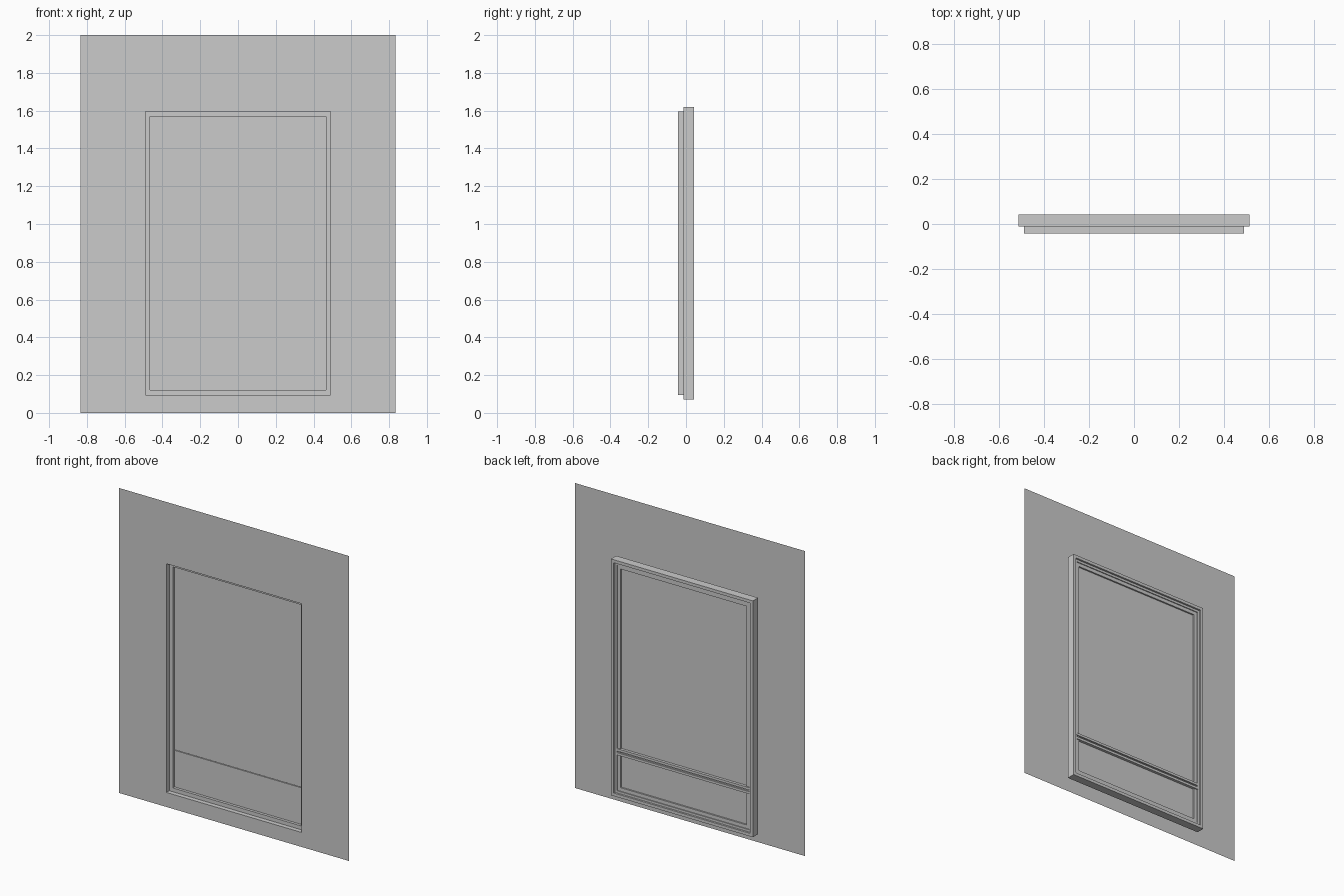
import bpy, bmesh

if "Cube" in bpy.data.objects:
    bpy.data.objects.remove(bpy.data.objects["Cube"])

Z0, Z1, HW = 0.07, 1.62, 0.515      # outer rectangle of the window frame
FRONT, BACK = -0.042, 0.042         # overall depth


def finish(name, bm):
    bmesh.ops.recalc_face_normals(bm, faces=bm.faces)
    me = bpy.data.meshes.new(name)
    bm.to_mesh(me)
    bm.free()
    ob = bpy.data.objects.new(name, me)
    bpy.context.collection.objects.link(ob)
    return ob


def inset(d, y):
    """Rectangle inset by d from the frame's outer edge, at depth y."""
    return (HW - d, Z0 + d, Z1 - d, y)


def mitred_loop(name, rects, closed=True):
    """Bridge a chain of rectangles into a mitred rectangular moulding."""
    bm = bmesh.new()
    rings = [[bm.verts.new(p) for p in
              ((-w, y, a), (w, y, a), (w, y, b), (-w, y, b))]
             for w, a, b, y in rects]
    pairs = list(zip(rings, rings[1:]))
    if closed:
        pairs.append((rings[-1], rings[0]))
    for r, s in pairs:
        for i in range(4):
            j = (i + 1) % 4
            bm.faces.new((r[i], r[j], s[j], s[i]))
    return finish(name, bm)


def box(name, x, y, z):
    bm = bmesh.new()
    bmesh.ops.create_cube(bm, size=1)
    for v in bm.verts:
        v.co = [r[0] + (c + 0.5) * (r[1] - r[0]) for c, r in zip(v.co, (x, y, z))]
    return finish(name, bm)


# Wall sheet with the opening and its shallow reveal
mitred_loop("wall", [(0.835, 0, 2, FRONT), inset(0.025, FRONT),
                     inset(0.025, -0.012)], closed=False)

# Fixed outer frame, stepped on the inside
mitred_loop("window_frame", [inset(0, -0.012), inset(0.05, -0.012), inset(0.05, 0.018),
                             inset(0.035, 0.018), inset(0.035, 0.030),
                             inset(0.020, 0.030), inset(0.020, BACK), inset(0, BACK)])

# Slim sash bead holding the glass from behind
mitred_loop("sash_bead", [inset(0.035, 0.014), inset(0.058, 0.014),
                          inset(0.058, 0.024), inset(0.035, 0.024)])

# Upper and lower glass panes
box("upper_glass", (-0.467, 0.467), (0.006, 0.014), (0.364, 1.572))
box("lower_glass", (-0.467, 0.467), (0.006, 0.014), (0.118, 0.360))

# Double transom bar behind the joint between the panes
box("transom_web", (-0.467, 0.467), (0.013, 0.022), (0.342, 0.380))
for name, z in (("transom_lower_rail", 0.340), ("transom_upper_rail", 0.366)):
    box(name, (-0.482, 0.482), (0.014, 0.032), (z, z + 0.016))
